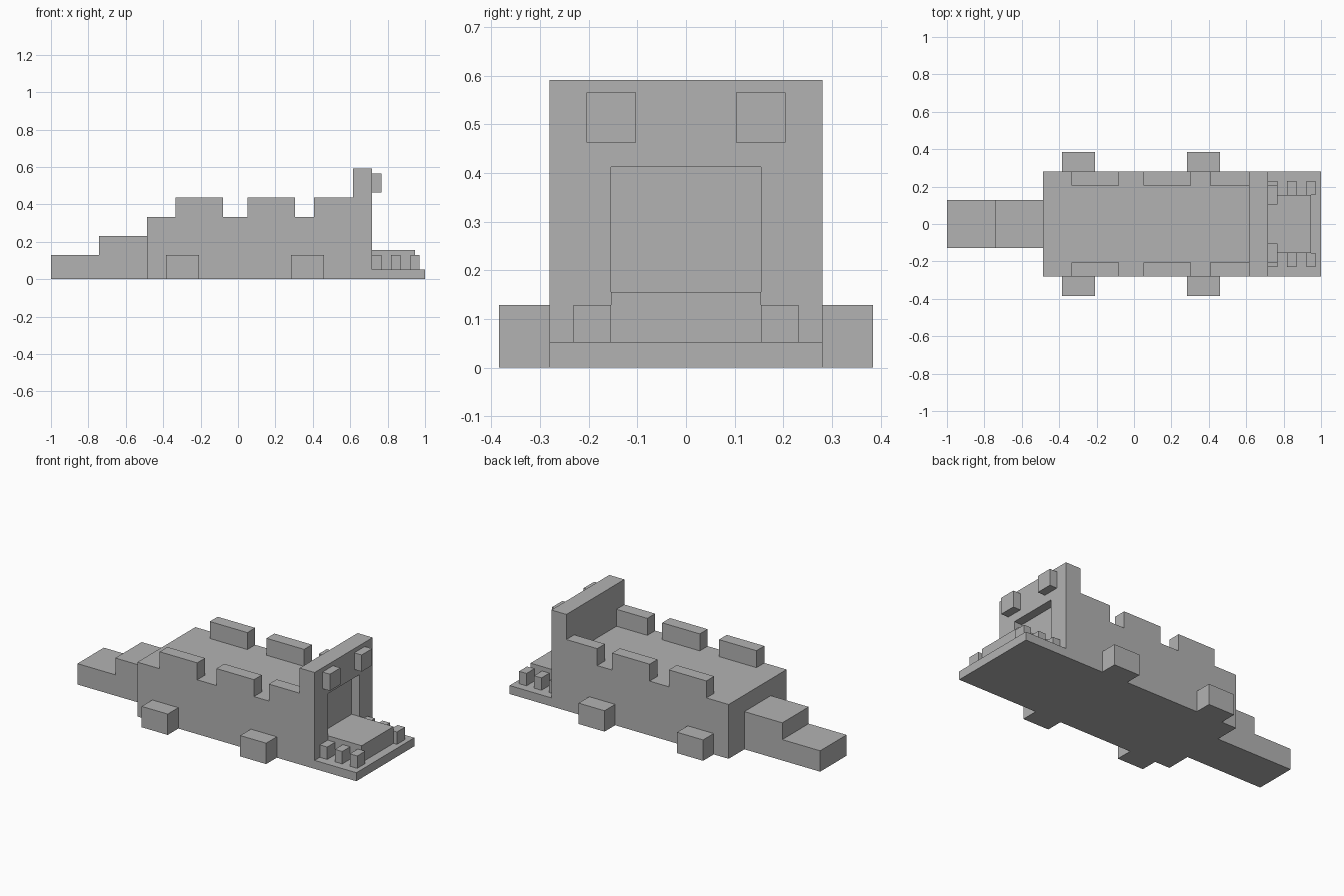
import bpy
import bmesh
from mathutils import Vector

cube = bpy.data.objects.get("Cube")
if cube:
    bpy.data.objects.remove(cube, do_unlink=True)

grey = bpy.data.materials.new("plain_grey")
grey.use_nodes = True
colour = (0.45, 0.45, 0.45, 1)
grey.diffuse_color = colour
grey.node_tree.nodes["Principled BSDF"].inputs["Base Color"].default_value = colour


def box(name, x, y, z):
    """Block spanning the given (low, high) range on each axis."""
    lo, hi = (Vector(p) for p in zip(x, y, z))
    bm = bmesh.new()
    bmesh.ops.create_cube(bm, size=1)
    bmesh.ops.scale(bm, vec=hi - lo, verts=bm.verts)
    bmesh.ops.translate(bm, vec=(lo + hi) / 2, verts=bm.verts)
    mesh = bpy.data.meshes.new(name)
    bm.to_mesh(mesh)
    bm.free()
    mesh.materials.append(grey)
    obj = bpy.data.objects.new(name, mesh)
    bpy.context.collection.objects.link(obj)
    return obj


def pair(name, x, y, z):
    """Matching blocks on both flanks."""
    box(name + "_back", x, y, z)
    box(name + "_front", x, (-y[1], -y[0]), z)


half = 0.281      # half width of the body
mouth = 0.154     # half width of the mouth and tongue
face = 0.717      # plane of the face
jaw_top = 0.052

# Trunk and stepped tail
box("body", (-0.486, 0.615), (-half, half), (0, 0.333))
box("tail_base", (-0.743, -0.486), (-0.128, 0.128), (0, 0.231))
box("tail_tip", (-1, -0.743), (-0.128, 0.128), (0, 0.128))

# Ridges along the upper edges of the back
for i, x in enumerate([(-0.335, -0.08), (0.05, 0.305), (0.406, 0.615)]):
    pair(f"back_ridge_{i + 1}", x, (0.205, half), (0.333, 0.437))

# Feet
pair("rear_foot", (-0.385, -0.208), (half, 0.384), (0, 0.128))
pair("fore_foot", (0.284, 0.46), (half, 0.384), (0, 0.128))

# Upright head with a recessed open mouth
head = box("head", (0.615, face), (-half, half), (0, 0.591))
cutter = box("mouth_cutter", (0.664, 0.8), (-mouth, mouth), (0.155, 0.412))
cutter.hide_render = True
cut = head.modifiers.new("mouth", "BOOLEAN")
cut.operation = "DIFFERENCE"
cut.solver = "EXACT"
cut.object = cutter
bpy.context.view_layer.objects.active = head
bpy.ops.object.modifier_apply(modifier=cut.name)
bpy.data.objects.remove(cutter, do_unlink=True)

# Eyes, lower jaw and tongue
pair("eye", (face, 0.767), (0.103, 0.205), (0.463, 0.565))
box("lower_jaw", (face, 1), (-half, half), (0, jaw_top))
box("tongue", (face, 0.947), (-mouth, mouth), (jaw_top, 0.155))

# Teeth beside the tongue
for i in range(3):
    x = face + i * 0.102
    pair(f"tooth_{i + 1}", (x, x + 0.05), (mouth, 0.231), (jaw_top, 0.128))
